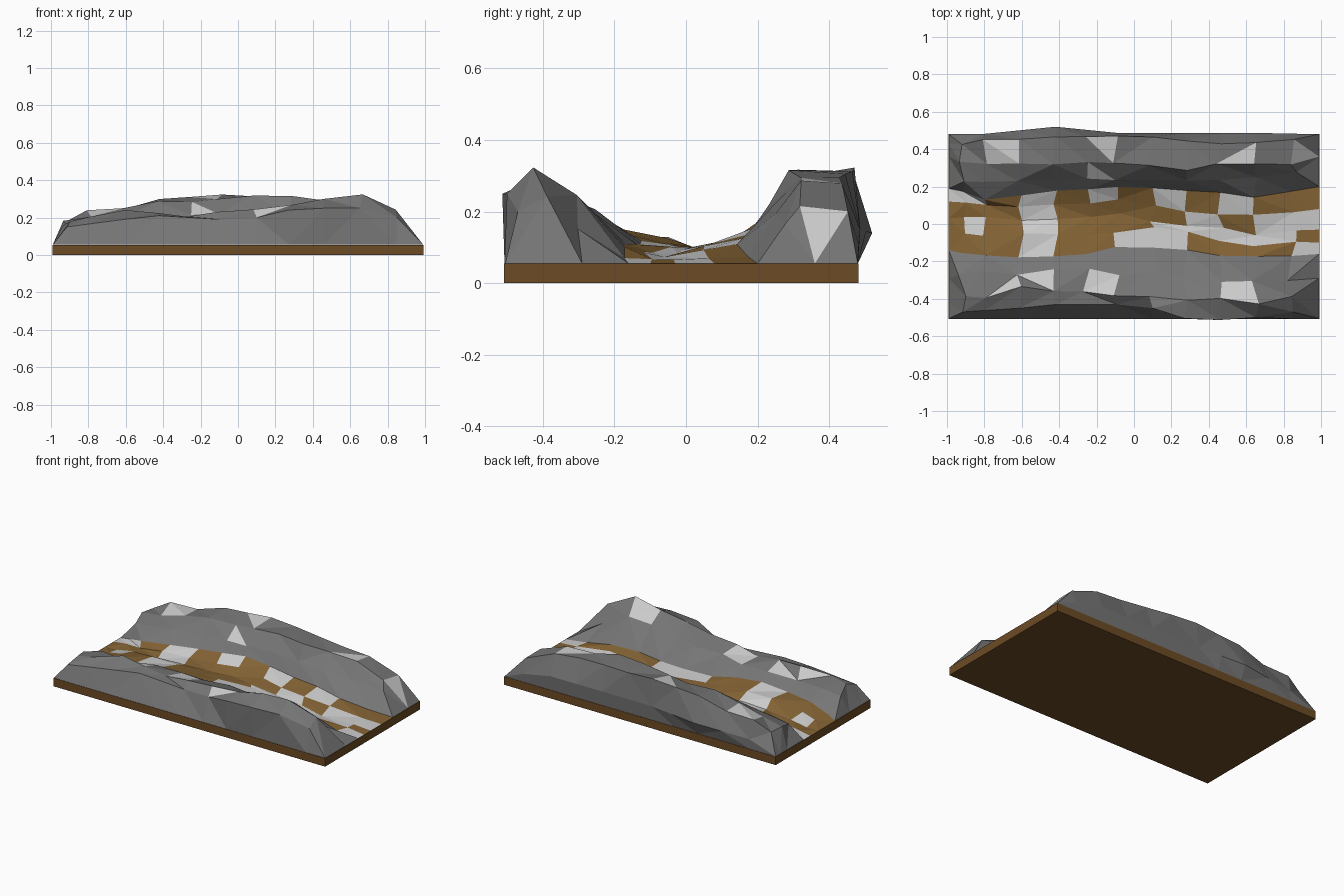
import bpy, bmesh, random

if "Cube" in bpy.data.objects:
    bpy.data.objects.remove(bpy.data.objects["Cube"])
random.seed(7)


def material(name, rgb):
    m = bpy.data.materials.new(name)
    m.diffuse_color = (*rgb, 1)
    m.use_nodes = True
    m.node_tree.nodes["Principled BSDF"].inputs["Base Color"].default_value = m.diffuse_color
    return m


ROCK = material("rock", (0.18, 0.18, 0.18))
STONE = material("pale_stone", (0.6, 0.6, 0.6))
DIRT = material("dirt", (0.23, 0.125, 0.035))
SOIL = material("soil", (0.15, 0.07, 0.018))

# Columns shared by every terrain strip
XS = [-.99, -.915, -.8, -.61, -.42, -.25, -.09, .10, .27, .46, .65, .85, .99]


def line(pts, jitter=0.0):
    """Resample a coarse (x, y, z) breakline at the shared columns."""
    out = []
    for i, x in enumerate(XS):
        for a, b in zip(pts, pts[1:]):
            if a[0] <= x <= b[0]:
                t = (x - a[0]) / (b[0] - a[0])
                y, z = (a[k] + t * (b[k] - a[k]) for k in (1, 2))
                break
        if 0 < i < len(XS) - 1:
            x += random.uniform(-jitter, jitter) * 1.5
            y += random.uniform(-jitter, jitter)
            z += random.uniform(-jitter, jitter) * 0.5
        out.append((x, y, z))
    return out


G = .055  # slab top
# Breaklines from south to north
s_base = line([(-.99, -.507, G), (.99, -.507, G)])
s_rim = line([(-.99, -.505, G), (-.915, -.47, .15), (-.61, -.45, .19), (-.42, -.43, .21), (-.09, -.43, .19),
              (.10, -.45, .20), (.27, -.505, .24), (.36, -.52, .25), (.65, -.50, .25), (.85, -.47, .20), (.99, -.505, G)])
s_crest = line([(-.99, -.42, G), (-.915, -.40, .18), (-.61, -.35, .235), (-.25, -.36, .21), (.10, -.38, .245),
                (.46, -.41, .295), (.65, -.42, .325), (.85, -.40, .235), (.99, -.42, G)], .016)
s_mid = line([(-.99, -.29, G), (-.915, -.26, .16), (-.8, -.25, .18), (-.61, -.25, .175), (-.25, -.24, .185),
              (.10, -.27, .20), (.46, -.29, .245), (.65, -.29, .25), (.85, -.28, .16), (.99, -.29, G)], .022)
s_foot = line([(-.99, -.14, G), (-.8, -.17, .12), (-.42, -.18, .145), (-.25, -.16, .14), (-.09, -.12, .12),
               (.10, -.12, .115), (.46, -.16, .11), (.65, -.18, .10), (.99, -.16, G)], .01)
floor_a = line([(-.99, -.05, G), (-.61, -.06, .125), (-.42, -.06, .13), (.10, -.03, .10), (.65, -.11, .085), (.99, -.10, G)], .014)
floor_b = line([(-.99, .03, G), (-.61, .02, .09), (-.09, .05, .10), (.27, 0, .09), (.65, -.05, .08), (.99, -.03, G)], .014)
floor_c = line([(-.99, .12, G), (-.61, .10, .10), (-.09, .12, .125), (.27, .08, .11), (.65, .05, .09), (.99, .08, G)], .014)
n_foot = line([(-.99, .19, G), (-.8, .135, .11), (-.42, .17, .14), (-.09, .20, .17), (.27, .17, .14), (.65, .15, .11), (.99, .20, G)], .01)
n_mid = line([(-.99, .23, G), (-.915, .22, .15), (-.61, .22, .19), (-.25, .23, .21), (.10, .245, .23), (.27, .245, .22),
              (.65, .25, .20), (.85, .27, .16), (.99, .27, G)], .013)
n_upper = line([(-.99, .36, G), (-.915, .34, .19), (-.61, .31, .245), (-.42, .33, .28), (-.09, .32, .30),
                (.10, .30, .315), (.27, .30, .31), (.65, .32, .28), (.85, .33, .215), (.99, .36, G)], .016)
n_rim = line([(-.99, .43, G), (-.915, .43, .18), (-.8, .455, .24), (-.61, .45, .245), (-.42, .47, .30), (-.09, .47, .325),
              (.10, .46, .315), (.46, .43, .295), (.65, .43, .28), (.85, .45, .20), (.99, .44, G)], .006)
n_wall = line([(-.99, .48, G), (-.8, .482, .12), (-.42, .52, .14), (-.09, .487, .15), (.65, .487, .15), (.85, .483, .11), (.99, .48, G)])
n_base = line([(-.99, .48, G), (.99, .48, G)])


def strip_mesh(name, rows, mats, pick):
    """Skin consecutive breaklines with flat triangles."""
    bm = bmesh.new()
    grid = [[bm.verts.new(p) for p in r] for r in rows]
    for r in range(len(rows) - 1):
        for c in range(len(XS) - 1):
            a, b = grid[r][c], grid[r][c + 1]
            d, e = grid[r + 1][c], grid[r + 1][c + 1]
            flip = (r + c + random.randint(0, 1)) % 2
            tris = [(a, b, e), (a, e, d)] if flip else [(a, b, d), (b, e, d)]
            for k, t in enumerate(tris):
                bm.faces.new(t).material_index = pick(r, c, k)
    bmesh.ops.remove_doubles(bm, verts=bm.verts, dist=.0005)
    me = bpy.data.meshes.new(name)
    bm.to_mesh(me)
    bm.free()
    for m in mats:
        me.materials.append(m)
    ob = bpy.data.objects.new(name, me)
    bpy.context.collection.objects.link(ob)


# Rocky ridges, with a few pale facets (row, column, triangle)
S_PALE = {(2, 2, 0), (2, 3, 1), (2, 5, 0), (2, 5, 1), (1, 7, 1), (2, 9, 0), (2, 9, 1)}
N_PALE = {(2, 2, 0), (2, 2, 1), (2, 5, 1), (1, 5, 0), (2, 11, 0), (2, 9, 0)}
strip_mesh("south_ridge", [s_base, s_rim, s_crest, s_mid, s_foot], [ROCK, STONE],
           lambda r, c, k: int((r, c, k) in S_PALE))
strip_mesh("north_ridge", [n_foot, n_mid, n_upper, n_rim, n_wall, n_base], [ROCK, STONE],
           lambda r, c, k: int((r, c, k) in N_PALE))

# Valley floor: b = bare dirt, s = pale stone
PATTERN = ["bbbsbbssbbbs", "bsbsbbbssssb", "bbbsbbbbsbss", "ssbsbsbsbsbb"]
strip_mesh("valley_floor", [s_foot, floor_a, floor_b, floor_c, n_foot], [DIRT, STONE],
           lambda r, c, k: int(PATTERN[r][c] == "s"))

# Soil slab under the terrain
bpy.ops.mesh.primitive_cube_add(size=1, location=(0, -.0135, G / 2))
slab = bpy.context.object
slab.name = "soil_slab"
slab.scale = (1.985, .99, G - .001)
slab.data.materials.append(SOIL)
